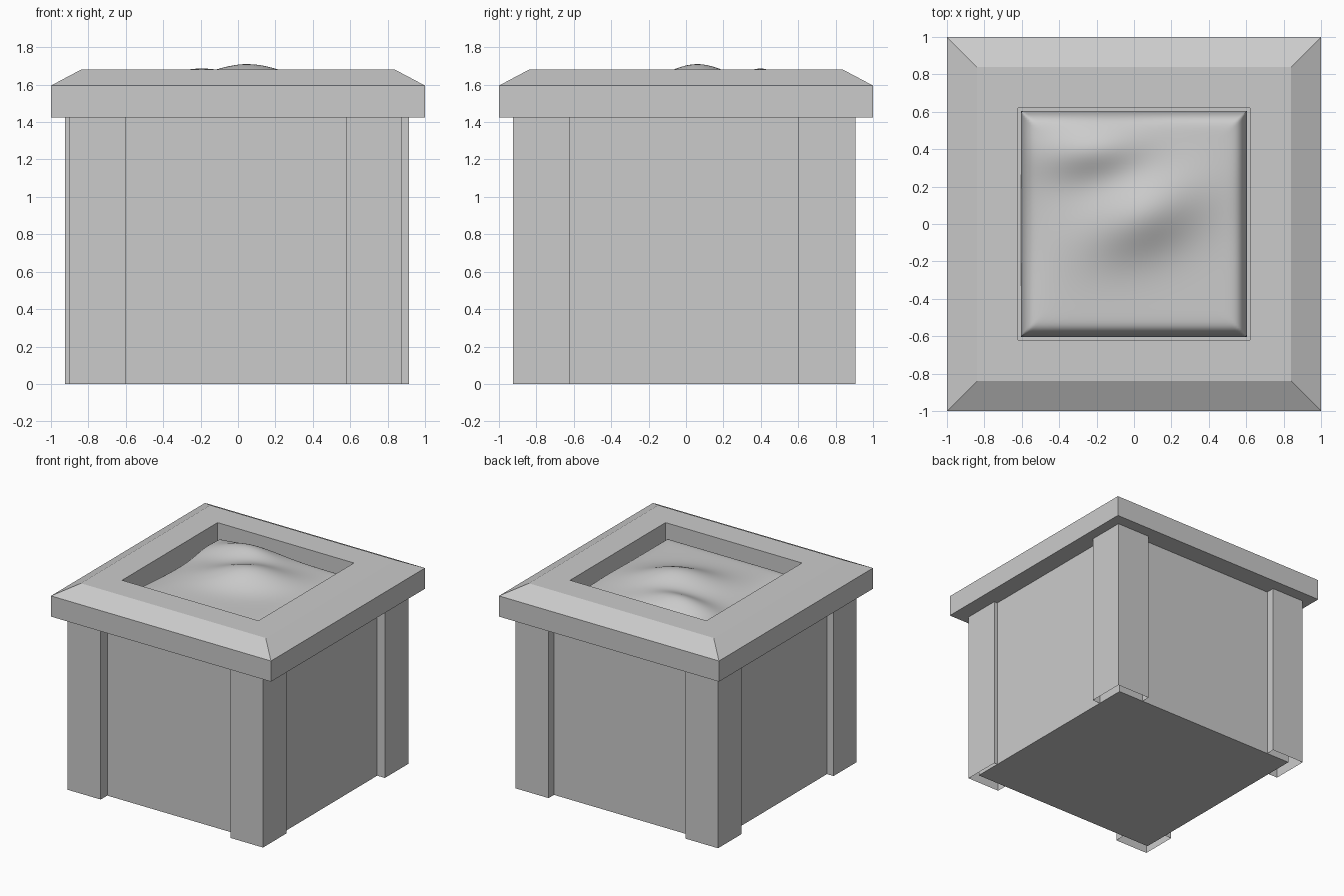
import bpy, bmesh, math

if "Cube" in bpy.data.objects:
    bpy.data.objects.remove(bpy.data.objects["Cube"])


def make_object(name, bm):
    bmesh.ops.recalc_face_normals(bm, faces=bm.faces)
    mesh = bpy.data.meshes.new(name)
    bm.to_mesh(mesh)
    bm.free()
    ob = bpy.data.objects.new(name, mesh)
    bpy.context.collection.objects.link(ob)
    return ob


def square_ring(bm, x0, x1, y0, y1, z):
    return [bm.verts.new(p) for p in ((x0, y0, z), (x1, y0, z), (x1, y1, z), (x0, y1, z))]


def bridge(bm, a, b):
    for i in range(4):
        j = (i + 1) % 4
        bm.faces.new((a[i], a[j], b[j], b[i]))


def box(name, x0, x1, y0, y1, z0, z1, capped=True):
    bm = bmesh.new()
    low = square_ring(bm, x0, x1, y0, y1, z0)
    high = square_ring(bm, x0, x1, y0, y1, z1)
    bridge(bm, low, high)
    if capped:
        bm.faces.new(low)
        bm.faces.new(high)
    return make_object(name, bm)


# Main box
box("planter_body", -0.84, 0.845, -0.84, 0.835, 0, 1.43)

# Corner posts, open at the ends and slightly uneven
posts = {
    "front_left_post": (-0.90, -0.60, -0.925, -0.63),
    "front_right_post": (0.58, 0.875, -0.925, -0.62),
    "back_left_post": (-0.925, -0.63, 0.60, 0.905),
    "back_right_post": (0.615, 0.915, 0.60, 0.905),
}
for name, ext in posts.items():
    box(name, *ext, 0, 1.425, capped=False)

# Rim: closed square profile with a sloped outer edge
bm = bmesh.new()
profile = ((1, 1.425), (1, 1.595), (0.84, 1.68), (0.62, 1.68), (0.62, 1.425))
rings = [square_ring(bm, -r, r, -r, r, z) for r, z in profile]
for i in range(len(rings)):
    bridge(bm, rings[i], rings[(i + 1) % len(rings)])
make_object("rim", bm)


# Soil: lumpy sheet that curves down at its edges
def bump(x, y, cx, cy, sx, sy, h, tilt=0.0):
    c, s = math.cos(tilt), math.sin(tilt)
    u, v = (x - cx) * c + (y - cy) * s, (y - cy) * c - (x - cx) * s
    return h * math.exp(-(u / sx) ** 2 - (v / sy) ** 2)


def soil_height(x, y):
    z = 1.60
    z += bump(x, y, 0.05, 0.06, 0.32, 0.20, 0.11, 0.45)
    z += bump(x, y, -0.20, 0.40, 0.28, 0.14, 0.085, 0.1)
    z -= bump(x, y, -0.62, 0.0, 0.15, 0.4, 0.04)
    edge = min(0.605 - abs(x), 0.605 - abs(y))
    return z - 0.13 * math.exp(-edge / 0.022)


bm = bmesh.new()
bmesh.ops.create_grid(bm, x_segments=60, y_segments=60, size=0.605)
for v in bm.verts:
    # crowd the grid lines toward the edges
    for k in (0, 1):
        t = v.co[k] / 0.605
        v.co[k] = 0.605 * (1.4 * t - 0.4 * t ** 3)
    v.co.z = soil_height(v.co.x, v.co.y)
for f in bm.faces:
    f.smooth = True
make_object("soil", bm)
